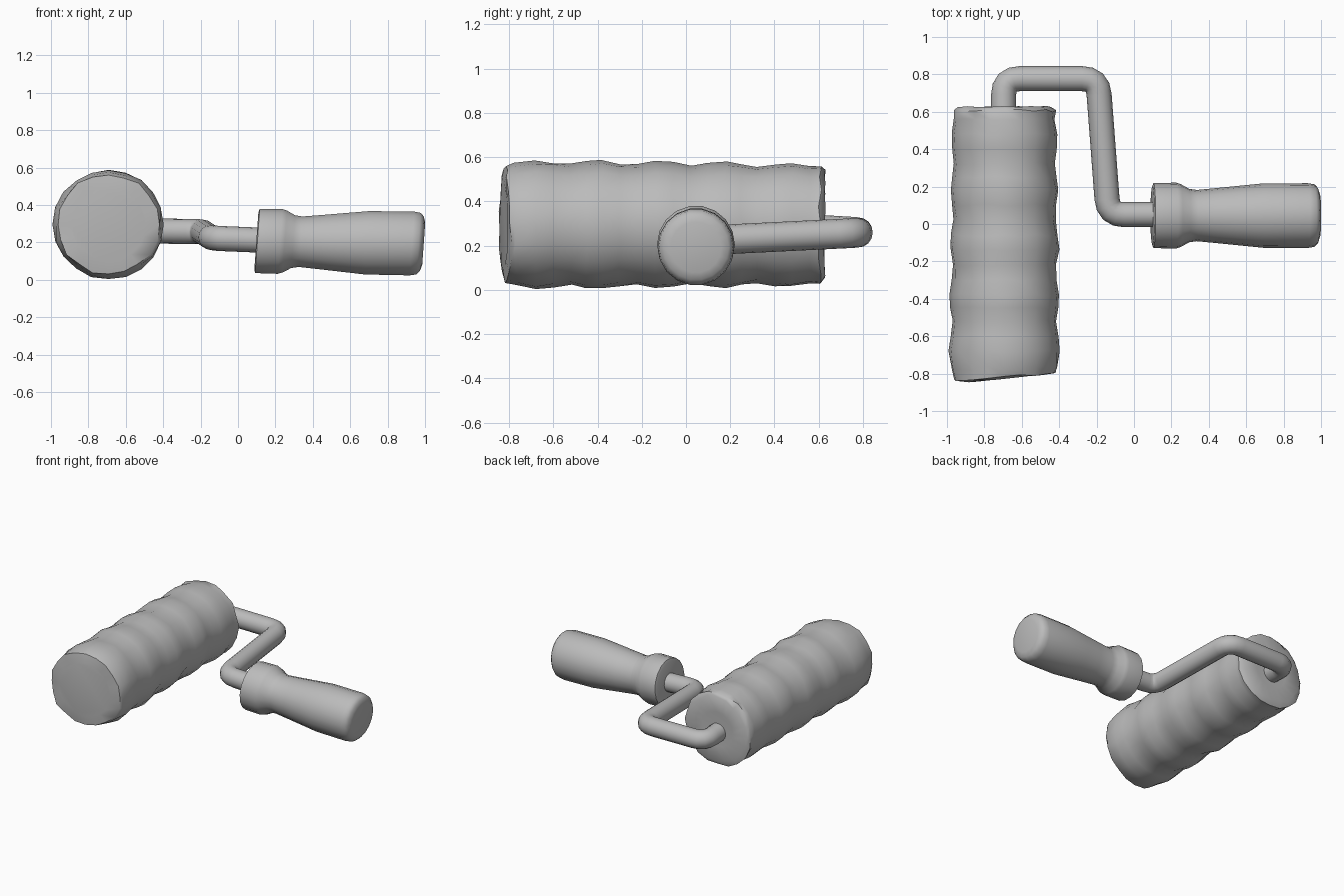
import bpy, bmesh, math, random
from mathutils import Vector

if "Cube" in bpy.data.objects:
    bpy.data.objects.remove(bpy.data.objects["Cube"])

random.seed(4)
TAU = math.tau

grey = bpy.data.materials.new("plain grey")
grey.diffuse_color = (0.5, 0.5, 0.5, 1)
grey.use_nodes = True
grey.node_tree.nodes["Principled BSDF"].inputs["Base Color"].default_value = grey.diffuse_color


def skin(name, rings, angle):
    """Join equal rings of points into a closed tube with capped ends."""
    bm = bmesh.new()
    loops = [[bm.verts.new(p) for p in ring] for ring in rings]
    n = len(loops[0])
    for a, b in zip(loops, loops[1:]):
        for i in range(n):
            j = (i + 1) % n
            bm.faces.new((a[i], a[j], b[j], b[i]))
    bm.faces.new(loops[0][::-1])
    bm.faces.new(loops[-1])
    bmesh.ops.recalc_face_normals(bm, faces=bm.faces)
    mesh = bpy.data.meshes.new(name)
    bm.to_mesh(mesh)
    bm.free()
    mesh.materials.append(grey)
    obj = bpy.data.objects.new(name, mesh)
    bpy.context.collection.objects.link(obj)
    bpy.ops.object.select_all(action='DESELECT')
    obj.select_set(True)
    bpy.context.view_layer.objects.active = obj
    bpy.ops.object.shade_smooth_by_angle(angle=math.radians(angle))
    return obj


# Woolly roller sleeve: ridged along its length, with ragged ends
SIDES = 20
rings = []


def sleeve_ring(y, r, rough, y_rough):
    ring = []
    for i in range(SIDES):
        a = TAU * i / SIDES
        rr = r + random.uniform(-rough, rough)
        ring.append((-0.692 + rr * math.cos(a),
                     y + random.uniform(-y_rough, y_rough) + 0.02 * math.cos(a) * (y < -0.78),
                     0.295 + rr * math.sin(a) * 0.985))
    return ring


rings.append(sleeve_ring(-0.825, 0.20, 0, 0.004))
rings.append(sleeve_ring(-0.815, 0.272, 0.008, 0.01))
ridges = [-0.77, -0.68, -0.60, -0.52, -0.45, -0.38, -0.30, -0.22, -0.14, -0.06,
          0.02, 0.10, 0.18, 0.25, 0.32, 0.40, 0.48, 0.56]
for y in ridges:
    wave = 0.009 * math.cos(TAU * (y - 0.46) / 0.285)
    end = y < -0.7
    rings.append(sleeve_ring(y, 0.281 - 0.01 * y + wave,
                             0.010 if end else 0.004, 0.012 if end else 0.006))
rings.append(sleeve_ring(0.605, 0.274, 0.009, 0.010))
rings.append(sleeve_ring(0.628, 0.245, 0.010, 0.004))
rings.append(sleeve_ring(0.622, 0.13, 0, 0))
skin("roller_sleeve", rings, 50)

# Bent wire frame: straight runs with rounded corners
corners = [Vector(p) for p in ((0.16, 0.05, 0.21), (-0.138, 0.05, 0.222),
                               (-0.193, 0.777, 0.258), (-0.697, 0.777, 0.262),
                               (-0.697, 0.55, 0.275))]
path = [corners[0]]
for prev, c, nxt in zip(corners, corners[1:], corners[2:]):
    p = c + (prev - c).normalized() * 0.085
    q = c + (nxt - c).normalized() * 0.085
    for k in range(5):
        t = k / 4
        path.append(p * (1 - t) ** 2 + c * 2 * t * (1 - t) + q * t * t)
path.append(corners[-1])
up = Vector((0, 0, 1))
rings = []
for k, p in enumerate(path):
    d = (path[min(k + 1, len(path) - 1)] - path[max(k - 1, 0)]).normalized()
    side = d.cross(up).normalized()
    top = side.cross(d)
    rings.append([p + 0.067 * (side * math.cos(TAU * i / 16) + top * math.sin(TAU * i / 16))
                  for i in range(16)])
skin("wire_frame", rings, 50)

# Turned handle with collar, waist and rounded butt, drooping slightly
profile = [(0.098, 0.155), (0.104, 0.174), (0.225, 0.176), (0.25, 0.168), (0.295, 0.143),
           (0.335, 0.137), (0.45, 0.148), (0.58, 0.161), (0.69, 0.172), (0.93, 0.173),
           (0.965, 0.167), (0.983, 0.148), (0.993, 0.115)]
rings = []
for x, r in profile:
    zc = 0.207 - 0.016 * (x - 0.1)
    rings.append([(x + 0.012 * math.sin(TAU * i / 18) * r / 0.17,
                   0.045 + r * math.cos(TAU * i / 18),
                   zc + r * math.sin(TAU * i / 18)) for i in range(18)])
skin("handle", rings, 40)
